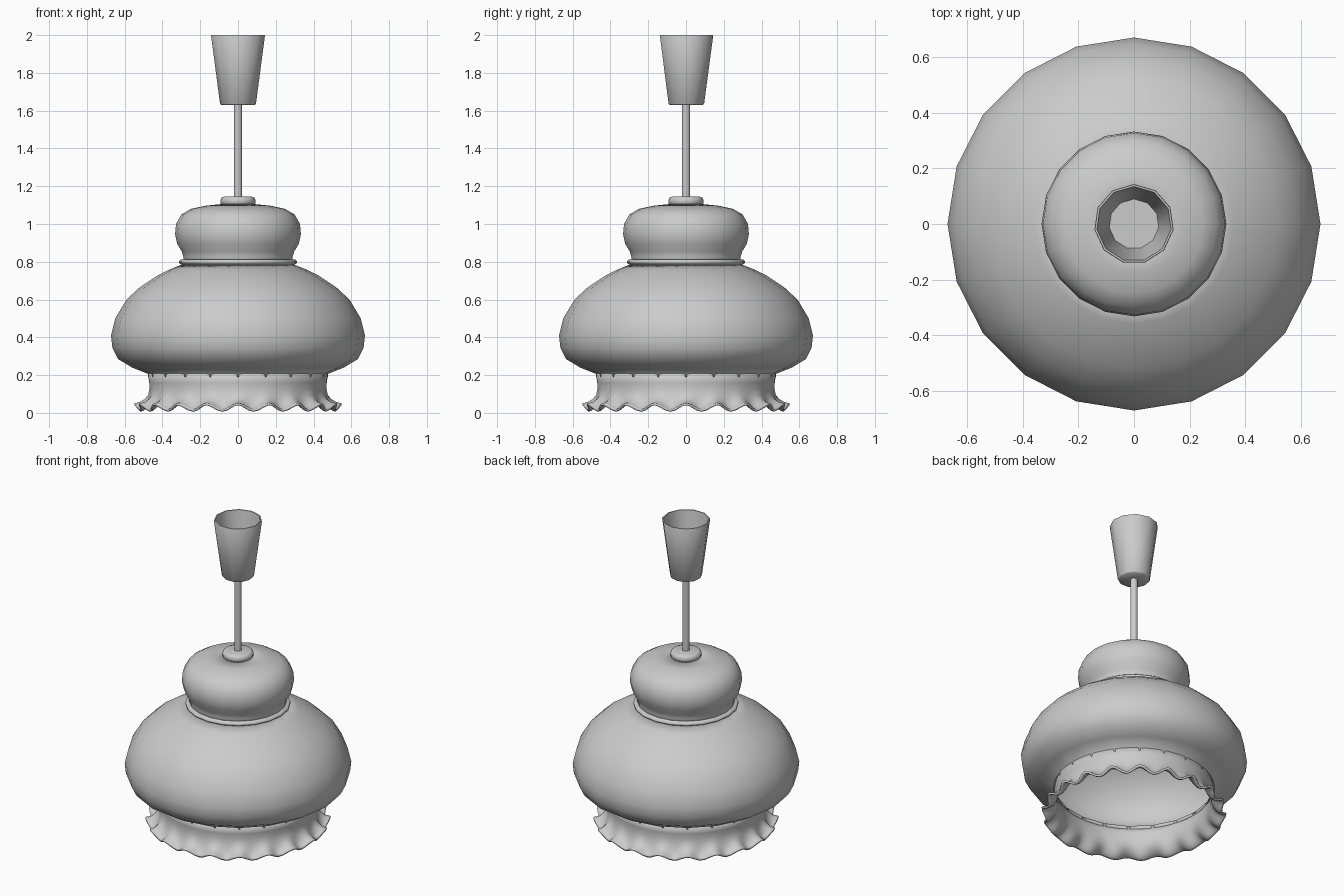
import bpy
import math
from math import sin, cos, pi

cube = bpy.data.objects.get("Cube")
if cube:
    bpy.data.objects.remove(cube, do_unlink=True)

# Single plain grey finish
grey = bpy.data.materials.new("plain grey")
grey.use_nodes = True
grey.diffuse_color = (0.6, 0.6, 0.6, 1)
grey.node_tree.nodes["Principled BSDF"].inputs["Base Color"].default_value = (0.6, 0.6, 0.6, 1)


def lathe(name, profile, sides, wall=0, warp=None, angle=60):
    """Revolve (radius, height) points, listed bottom to top on the outside."""
    verts, faces, rings = [], [], []
    for r, z in profile:
        if r == 0:
            rings.append([len(verts)] * sides)
            verts.append((0, 0, z))
            continue
        rings.append(list(range(len(verts), len(verts) + sides)))
        for j in range(sides):
            a = pi / 2 + 2 * pi * j / sides
            rr, zz = warp(r, z, a) if warp else (r, z)
            verts.append((rr * cos(a), rr * sin(a), zz))
    for lo, hi in zip(rings, rings[1:]):
        for j in range(sides):
            k = (j + 1) % sides
            loop = list(dict.fromkeys((lo[j], lo[k], hi[k], hi[j])))
            faces.append(loop)
    mesh = bpy.data.meshes.new(name)
    mesh.from_pydata(verts, [], faces)
    mesh.materials.append(grey)
    obj = bpy.data.objects.new(name, mesh)
    bpy.context.collection.objects.link(obj)
    if wall:
        shell = obj.modifiers.new("wall", 'SOLIDIFY')
        shell.thickness = wall
        shell.offset = -1
    bpy.ops.object.select_all(action='DESELECT')
    obj.select_set(True)
    bpy.context.view_layer.objects.active = obj
    bpy.ops.object.shade_smooth_by_angle(angle=math.radians(angle))
    return obj


# Wide lower globe
lathe("lower_globe", [
    (0.475, 0.19), (0.478, 0.207), (0.56, 0.24), (0.635, 0.285), (0.665, 0.345),
    (0.672, 0.41), (0.65, 0.50), (0.59, 0.60), (0.52, 0.665), (0.43, 0.725),
    (0.36, 0.76), (0.285, 0.79)], 20, wall=0.012)


# Neck opening out into a wavy frill
def frill(r, z, a):
    t = max(0, min(1, (0.125 - z) / 0.09))
    wave = 0.017 * t * t * cos(20 * a)
    return r + 0.7 * wave, z + wave


lathe("frilled_neck", [
    (0.537, 0.035), (0.525, 0.037), (0.508, 0.046), (0.49, 0.065), (0.475, 0.09),
    (0.468, 0.125), (0.47, 0.16), (0.477, 0.207)], 160, wall=0.012, warp=frill)

# Rounded band between the two globes
lathe("collar_ring", [
    (0.285, 0.785), (0.303, 0.787), (0.312, 0.794), (0.312, 0.804),
    (0.303, 0.811), (0.285, 0.813)], 20)

# Small upper globe
lathe("upper_globe", [
    (0.29, 0.79), (0.289, 0.825), (0.298, 0.855), (0.322, 0.895), (0.333, 0.945),
    (0.328, 1.0), (0.30, 1.05), (0.25, 1.08), (0.17, 1.097), (0.07, 1.107)],
    20, wall=0.012)

# Cap on top of the globe
lathe("top_cap", [
    (0, 1.09), (0.08, 1.095), (0.092, 1.11), (0.093, 1.128), (0.085, 1.141),
    (0.07, 1.146), (0, 1.146)], 20)

# Hanging rod
lathe("hanging_rod", [(0, 1.13), (0.022, 1.13), (0.022, 1.64), (0, 1.64)], 12)

# Open tapered ceiling cup
lathe("ceiling_cup", [
    (0, 1.63), (0.09, 1.63), (0.096, 1.636), (0.144, 1.996), (0.142, 2.0),
    (0.135, 2.0), (0.09, 1.645), (0, 1.645)], 11)
